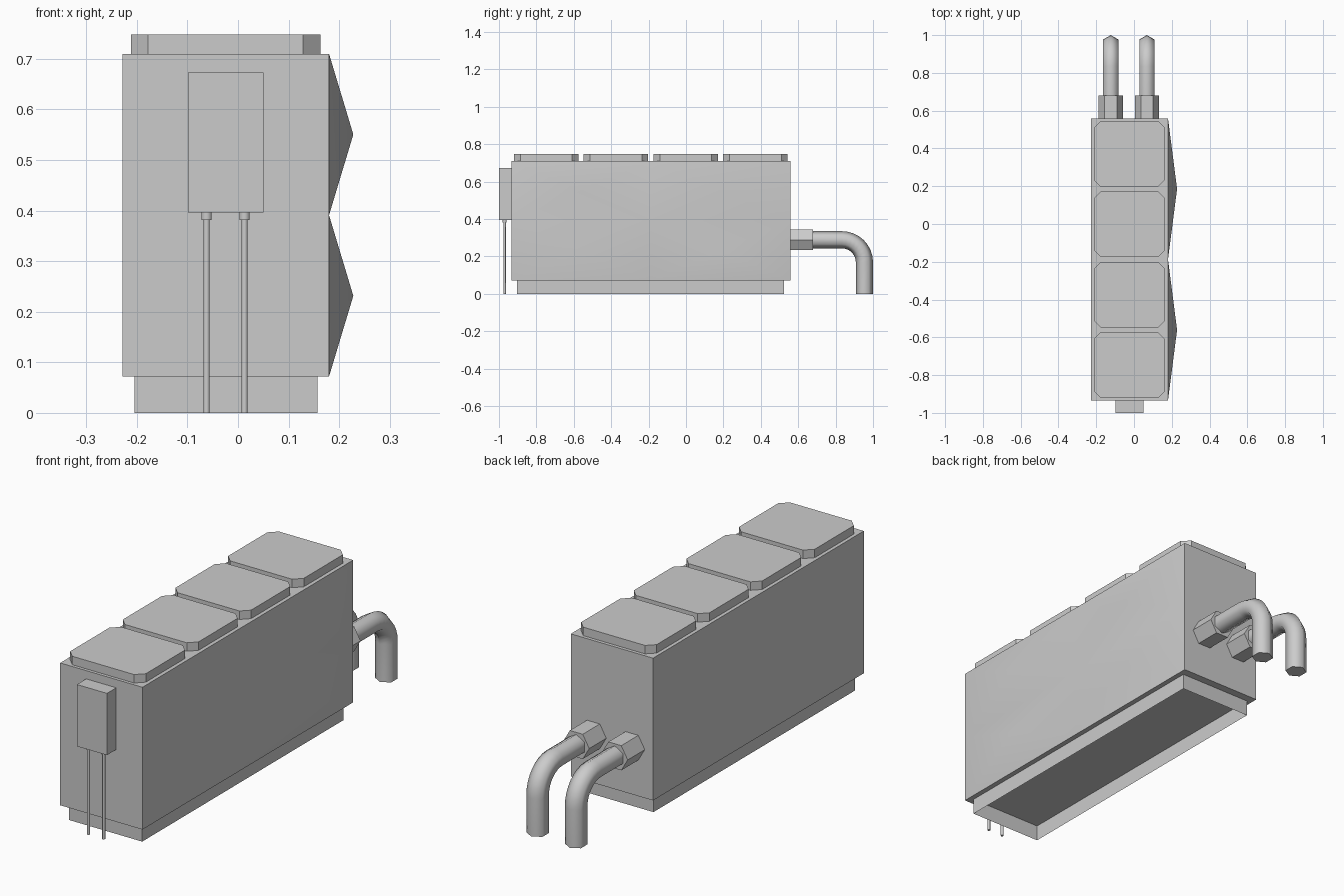
import bpy, bmesh
from math import sin, cos, pi, radians
from mathutils import Vector

if "Cube" in bpy.data.objects:
    bpy.data.objects.remove(bpy.data.objects["Cube"])


def make(name, verts, faces, smooth=None):
    me = bpy.data.meshes.new(name)
    me.from_pydata(verts, [], faces)
    bm = bmesh.new()
    bm.from_mesh(me)
    bmesh.ops.recalc_face_normals(bm, faces=bm.faces)
    bm.to_mesh(me)
    bm.free()
    ob = bpy.data.objects.new(name, me)
    bpy.context.collection.objects.link(ob)
    if smooth:
        bpy.ops.object.select_all(action='DESELECT')
        ob.select_set(True)
        bpy.context.view_layer.objects.active = ob
        bpy.ops.object.shade_smooth_by_angle(angle=radians(smooth))
    return ob


def loft(name, rings, caps=True, smooth=None):
    """Skin a list of equal-sized vertex rings."""
    n = len(rings[0])
    verts = [v for r in rings for v in r]
    faces = [(k*n + i, k*n + (i+1) % n, (k+1)*n + (i+1) % n, (k+1)*n + i)
             for k in range(len(rings) - 1) for i in range(n)]
    if caps:
        faces += [tuple(range(n)), tuple(range(len(verts) - n, len(verts)))]
    return make(name, verts, faces, smooth)


def prism(name, outline, z0, z1, caps=True, smooth=None):
    return loft(name, [[(x, y, z) for x, y in outline] for z in (z0, z1)], caps, smooth)


def rect(x0, x1, y0, y1):
    return [(x0, y0), (x1, y0), (x1, y1), (x0, y1)]


def hexagon(cx, cy, r):
    return [(cx + r*sin(i*pi/3), cy + r*cos(i*pi/3)) for i in range(6)]


# Main casing, with the right side divided into 2 x 2 shallow pyramids
X0, X1, Y0, Y1, Z0, Z1 = -0.228, 0.18, -0.934, 0.559, 0.072, 0.71
casing = prism("casing", rect(X0, X1, Y0, Y1), Z0, Z1)
bm = bmesh.new()
bm.from_mesh(casing.data)
side = [f for f in bm.faces if f.normal.x > 0.9]
bmesh.ops.subdivide_edges(bm, edges=list(side[0].edges), cuts=1, use_grid_fill=True)
bm.normal_update()
side = [f for f in bm.faces if f.normal.x > 0.9]
poked = bmesh.ops.poke(bm, faces=side)
for v in poked["verts"]:
    v.co.x = 0.228
bm.to_mesh(casing.data)
bm.free()
bpy.ops.object.select_all(action='DESELECT')
casing.select_set(True)
bpy.context.view_layer.objects.active = casing
bpy.ops.object.shade_smooth_by_angle(angle=radians(40))

# Open-bottomed plinth
prism("plinth", rect(-0.205, 0.157, -0.903, 0.523), 0, Z0, caps=False)

# Four chamfered top plates
for i in range(4):
    a, b, c = -0.212, 0.163, 0.034
    y0 = -0.92 + i*0.373
    y1 = y0 + 0.345
    outline = [(a+c, y0), (b-c, y0), (b, y0+c), (b, y1-c),
               (b-c, y1), (a+c, y1), (a, y1-c), (a, y0+c)]
    prism(f"top_plate_{i+1}", outline, Z1, 0.748)

# Front control box with two conduits
prism("control_box", rect(-0.099, 0.05, -1.0, Y0), 0.396, 0.673)
for i, x in enumerate((-0.062, 0.013)):
    prism(f"conduit_collar_{i+1}", hexagon(x, -0.97, 0.0115), 0.381, 0.396, smooth=65)
    prism(f"conduit_{i+1}", hexagon(x, -0.97, 0.0068), 0, 0.381, smooth=65)

# Rear hex collars and bent pipes
ZC, YC, BEND, R = 0.289, 0.954, 0.12, 0.046
for i, x in enumerate((-0.123, 0.068)):
    loft(f"pipe_collar_{i+1}",
         [[(x + 0.064*cos(k*pi/3), y, ZC + 0.064*sin(k*pi/3)) for k in range(6)]
          for y in (Y1, 0.68)], smooth=50)
    path = [(0.67, ZC, 0.0)]
    path += [(YC - BEND + BEND*sin(t), ZC - BEND + BEND*cos(t), t)
             for t in (k*pi/16 for k in range(9))]
    path.append((YC, 0.0, pi/2))
    rings = []
    for y, z, t in path:
        out = Vector((0, sin(t), cos(t)))
        rings.append([Vector((x, y, z)) + out*R*cos(k*pi/3)
                      + Vector((R*sin(k*pi/3), 0, 0)) for k in range(6)])
    loft(f"bent_pipe_{i+1}", rings, smooth=65)
